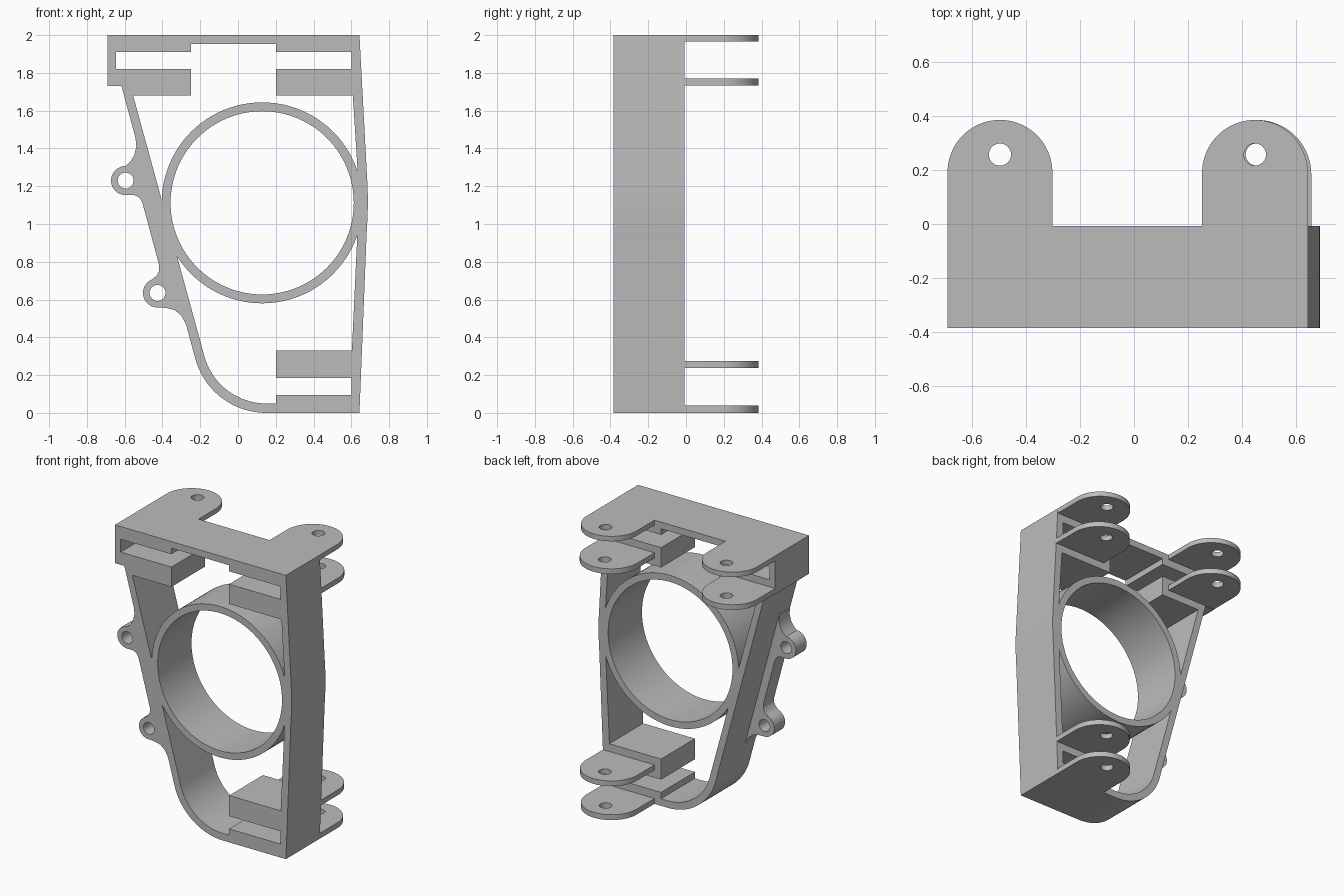
import bpy, bmesh, math

cube = bpy.data.objects.get("Cube")
if cube:
    bpy.data.objects.remove(cube, do_unlink=True)

FRONT, BACK, TIP = -0.385, -0.008, 0.385

grey = bpy.data.materials.new("light grey")
grey.use_nodes = True
colour = (0.5, 0.5, 0.5, 1)
grey.diffuse_color = colour
grey.node_tree.nodes["Principled BSDF"].inputs["Base Color"].default_value = colour


def arc(cx, cy, r, start, end, steps=24):
    """Points along a circular arc, angles in degrees."""
    angles = [math.radians(start + (end - start) * i / steps) for i in range(steps + 1)]
    return [(cx + r * math.cos(a), cy + r * math.sin(a)) for a in angles]


def circle(cx, cy, r, steps=32):
    return arc(cx, cy, r, 0, 360, steps)[:-1]


def plate(name, loops, low, high, upright=True):
    """Extrude an outline with holes; upright plates run along y, others along z."""
    curve = bpy.data.curves.new(name, "CURVE")
    curve.dimensions = "2D"
    curve.fill_mode = "BOTH"
    curve.extrude = (high - low) / 2
    for loop in loops:
        spline = curve.splines.new("POLY")
        spline.points.add(len(loop) - 1)
        spline.use_cyclic_u = True
        for point, (u, v) in zip(spline.points, loop):
            point.co = (u, v, 0, 1)
    obj = bpy.data.objects.new(name, curve)
    bpy.context.collection.objects.link(obj)
    middle = (low + high) / 2
    if upright:
        obj.rotation_euler.x = math.pi / 2
        obj.location.y = middle
    else:
        obj.location.z = middle
    select(obj)
    bpy.ops.object.convert(target="MESH")
    obj = bpy.context.object
    bpy.ops.object.transform_apply(location=True, rotation=True, scale=True)
    bm = bmesh.new()
    bm.from_mesh(obj.data)
    bmesh.ops.remove_doubles(bm, verts=bm.verts, dist=0.0002)
    bmesh.ops.recalc_face_normals(bm, faces=bm.faces)
    bm.to_mesh(obj.data)
    bm.free()
    obj.data.materials.clear()
    obj.data.materials.append(grey)
    return obj


def select(obj):
    bpy.ops.object.select_all(action="DESELECT")
    obj.select_set(True)
    bpy.context.view_layer.objects.active = obj


def smooth(obj):
    select(obj)
    bpy.ops.object.shade_smooth_by_angle(angle=math.radians(25))


# Frame: bowed right wall, slanted left wall with a rounded foot
outer = [(0.643, 0), (0.681, 0.95), (0.686, 1.04), (0.688, 1.12), (0.686, 1.2),
         (0.681, 1.29), (0.643, 2), (-0.69, 2), (-0.69, 1.73), (-0.617, 1.73)]
outer += arc(0.15, 0.39, 0.39, 195, 270)

# Cavity with hinge blocks and slots reaching in from the walls
cavity = [(0.2, 0.05), (0.2, 0.095), (0.6, 0.095), (0.6, 0.185), (0.2, 0.185),
          (0.2, 0.33), (0.603, 0.33), (0.632, 0.95), (0.636, 1.12), (0.632, 1.3),
          (0.608, 1.68), (0.2, 1.68), (0.2, 1.82), (0.6, 1.82), (0.6, 1.91),
          (0.2, 1.91), (0.2, 1.953), (-0.25, 1.953), (-0.25, 1.91), (-0.645, 1.91),
          (-0.645, 1.82), (-0.25, 1.82), (-0.25, 1.68), (-0.555, 1.68)]
cavity += arc(0.15, 0.39, 0.34, 195, 270)
frame = plate("frame", [outer, cavity], FRONT, BACK)

# Round sleeve fused into both walls
ring = plate("sleeve", [circle(0.128, 1.112, 0.532, 96), circle(0.128, 1.112, 0.485, 96)],
             FRONT, BACK)
union = frame.modifiers.new("join sleeve", "BOOLEAN")
union.operation = "UNION"
union.solver = "EXACT"
union.object = ring
select(frame)
bpy.ops.object.modifier_apply(modifier=union.name)
bpy.data.objects.remove(ring, do_unlink=True)
smooth(frame)

# Screw lugs on a thin strip along the slanted wall
hole_a, hole_b = (-0.595, 1.23), (-0.426, 0.635)
strip = [(-0.52, 1.46), (-0.542, 1.45), (-0.538, 1.41), (-0.549, 1.365), (-0.57, 1.33)]
strip += arc(*hole_a, 0.077, 90, 270)
strip += [(-0.55, 1.153), (-0.525, 1.143), (-0.507, 1.115), (-0.418, 0.785),
          (-0.417, 0.755), (-0.428, 0.73)]
strip += arc(*hole_b, 0.077, 110, 270)
strip += [(-0.38, 0.556), (-0.335, 0.544), (-0.3, 0.515), (-0.276, 0.47), (-0.25, 0.46)]
smooth(plate("screw_lugs", [strip, circle(*hole_a, 0.042), circle(*hole_b, 0.042)],
             FRONT, -0.265))

# Hinge tabs: round-ended plates with a pin hole
def hinge_tab(name, left, right, low, high):
    cx, r = (left + right) / 2, (right - left) / 2
    outline = [(left, BACK - 0.01), (right, BACK - 0.01)] + arc(cx, TIP - r, r, 0, 180, 40)
    smooth(plate(name, [outline, circle(cx, 0.257, 0.041)], low, high, upright=False))


for level, low, high, reach in (("top", 1.965, 2, 0.643), ("upper", 1.733, 1.77, 0.656),
                                ("lower", 0.238, 0.275, 0.653), ("bottom", 0, 0.038, 0.643)):
    hinge_tab(level + "_left_hinge_tab", 0.252, reach, low, high)
    if low > 1:
        hinge_tab(level + "_right_hinge_tab", -0.69, -0.302, low, high)
